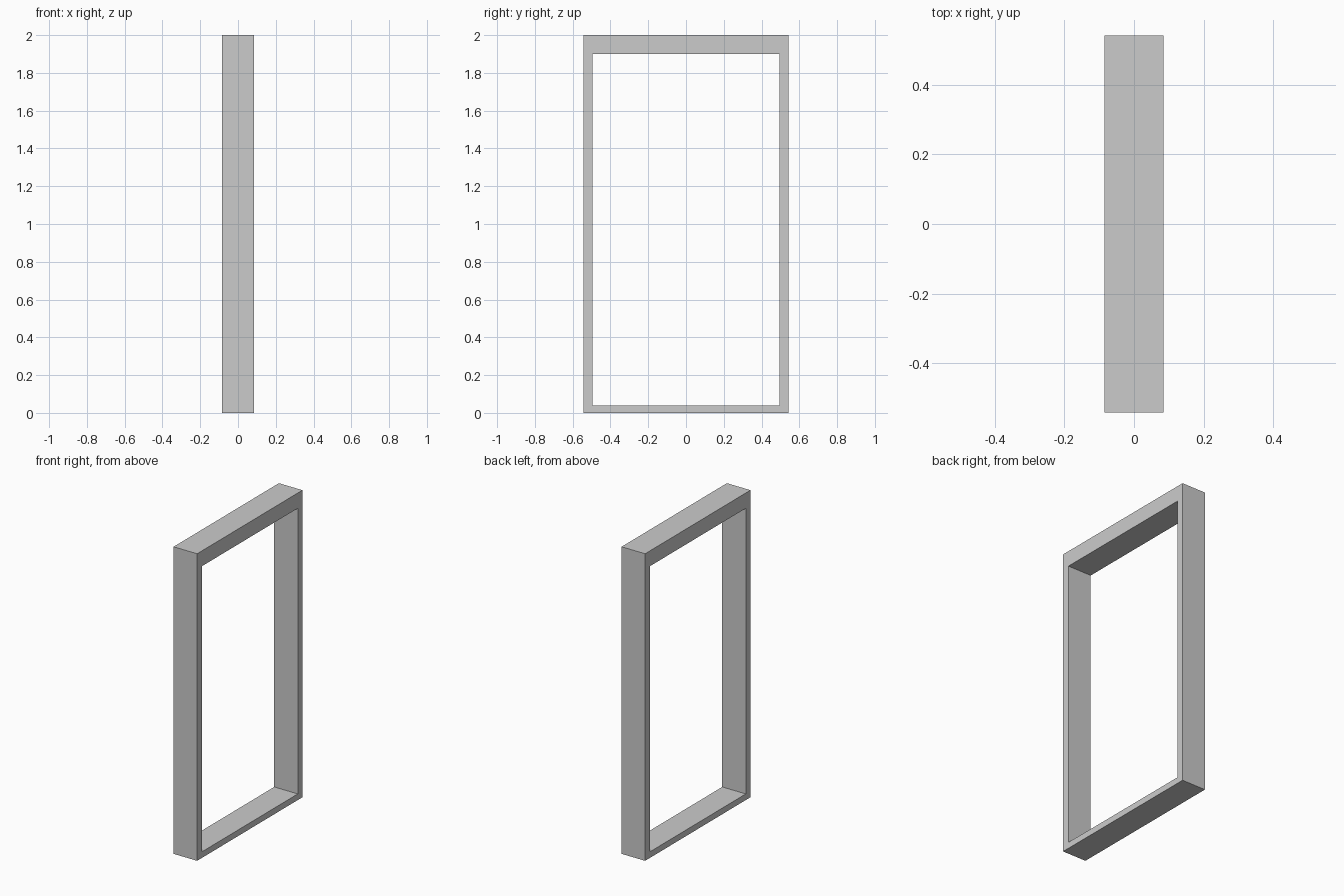
import bpy, bmesh

if "Cube" in bpy.data.objects:
    bpy.data.objects.remove(bpy.data.objects["Cube"])

HALF_DEPTH = 0.085
# Outer and inner outlines of the frame in the y-z plane
OUTER = [(-0.542, 0), (0.542, 0), (0.542, 2), (-0.542, 2)]
INNER = [(-0.494, 0.04), (0.494, 0.04), (0.494, 1.9), (-0.494, 1.9)]

bm = bmesh.new()


def ring(outline, x):
    return [bm.verts.new((x, y, z)) for y, z in outline]


# Four rings, ordered round the cross-section of the frame
rings = [ring(OUTER, -HALF_DEPTH), ring(OUTER, HALF_DEPTH),
         ring(INNER, HALF_DEPTH), ring(INNER, -HALF_DEPTH)]

# Bridge each ring to the next: outside, front, opening, back
for r in range(4):
    a, b = rings[r], rings[(r + 1) % 4]
    for i in range(4):
        j = (i + 1) % 4
        bm.faces.new((a[i], a[j], b[j], b[i]))
bmesh.ops.recalc_face_normals(bm, faces=bm.faces)

# Door frame object
mesh = bpy.data.meshes.new("door_frame")
bm.to_mesh(mesh)
bm.free()
frame = bpy.data.objects.new("door_frame", mesh)
bpy.context.collection.objects.link(frame)
